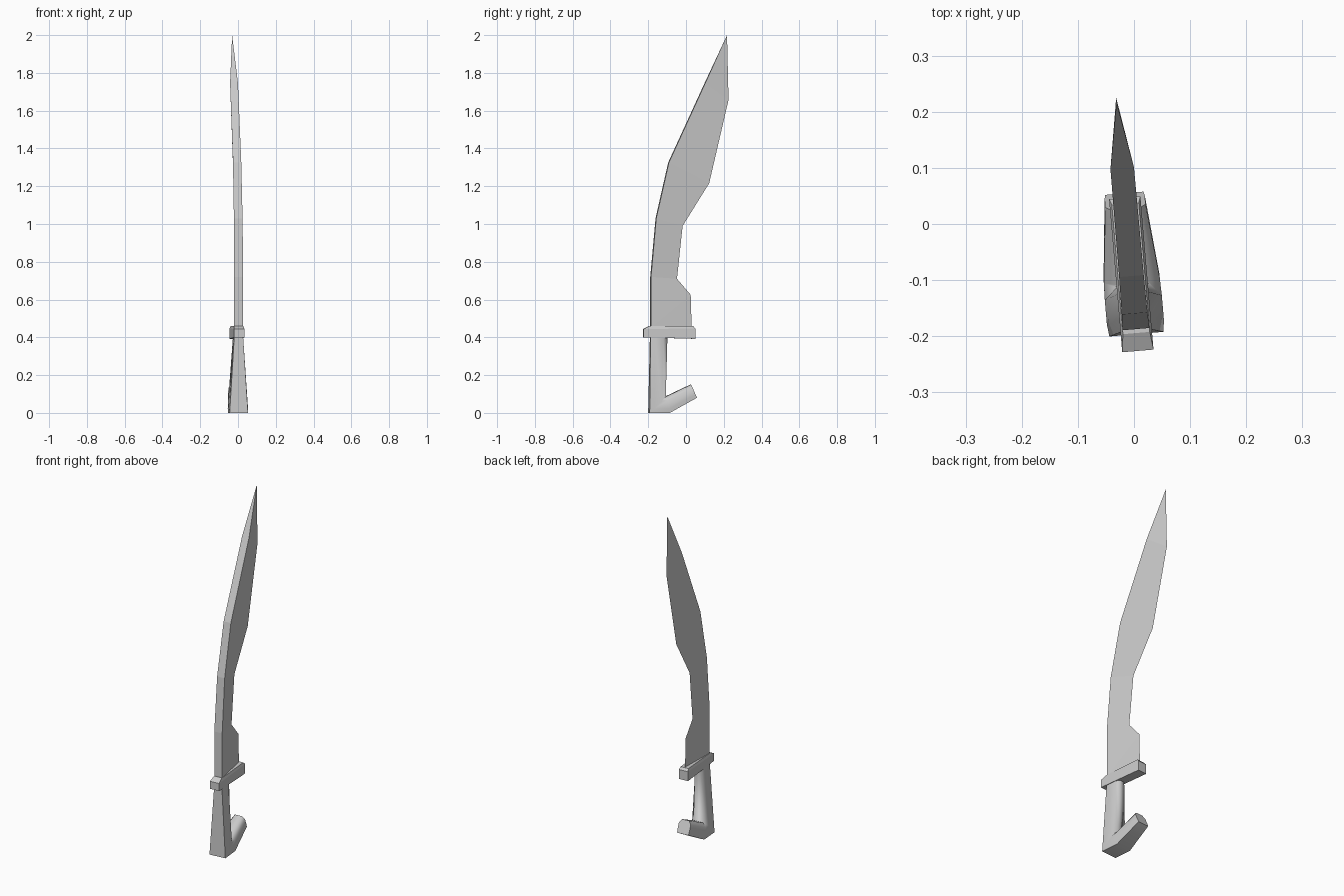
import bpy, math
from mathutils import Matrix

if "Cube" in bpy.data.objects:
    bpy.data.objects.remove(bpy.data.objects["Cube"])

# Whole sword is turned slightly about the vertical axis
TURN = Matrix.Translation((-0.0125, 0, 0)) @ Matrix.Rotation(math.radians(4.9), 4, 'Z')


def make(name, verts, faces):
    me = bpy.data.meshes.new(name)
    me.from_pydata(verts, [], faces)
    me.transform(TURN)
    me.update()
    ob = bpy.data.objects.new(name, me)
    bpy.context.collection.objects.link(ob)
    return ob


def loft(name, rings):
    n = len(rings[0])
    verts = [p for r in rings for p in r]
    faces = [(i * n + j, i * n + (j + 1) % n, (i + 1) * n + (j + 1) % n, (i + 1) * n + j)
             for i in range(len(rings) - 1) for j in range(n)]
    faces += [tuple(range(n))[::-1], tuple(range(len(verts) - n, len(verts)))]
    return make(name, verts, faces)


# Blade: thick spine tapering to a sharp edge (y, z, half thickness)
spine = [(-.188, .45, .024), (-.188, .72, .024), (-.16, 1.03, .023),
         (-.093, 1.325, .022), (.10, 1.745, .021)]
edge = [(.03, .45), (.025, .625), (-.048, .71), (-.018, .99), (.123, 1.215), (.226, 1.657)]
tip = (.218, 2.0)
s, e = len(spine), len(edge)
verts = [(-h, y, z) for y, z, h in spine] + [(h, y, z) for y, z, h in spine]
verts += [(0, y, z) for y, z in edge + [tip]]
E, T = 2 * s, 2 * s + e
faces = [(i, s + i, s + i + 1, i + 1) for i in range(s - 1)] + [(s - 1, 2 * s - 1, T), (0, E, s)]
for o in (0, s):
    side = [(o, E, E + 1), (o, E + 1, E + 2, o + 1), (o + 1, E + 2, E + 3, o + 2),
            (o + 2, E + 3, E + 4, o + 3), (o + 3, E + 4, E + 5, o + 4), (o + 4, E + 5, T)]
    faces += side if o else [f[::-1] for f in side]
make("blade", verts, faces)


# Guard: bar with a narrowed top
def rect(h, y0, y1, za, zb):
    return [(-h, y0, za), (h, y0, za), (h, y1, zb), (-h, y1, zb)]


loft("guard", [rect(.028, -.227, .047, .40, .392),
               rect(.028, -.227, .047, .444, .447),
               rect(.024, -.195, .036, .46, .46)])


# Handle: flared grip bending into a hook, chamfered section
def section(outer, inner, h, c=.25):
    ring = []
    for t, w in ((0, .95), (c, 1), (1 - c, 1), (1, .6)):
        ring.append((h * w, outer[0] + (inner[0] - outer[0]) * t,
                     outer[1] + (inner[1] - outer[1]) * t))
    return ring + [(-x, y, z) for x, y, z in reversed(ring)]


handle = loft("handle", [section((-.19, .40), (-.10, .40), .025),
                         section((-.197, 0), (-.11, .085), .051),
                         section((-.09, 0), (-.106, .088), .05),
                         section((.055, .08), (.025, .15), .036)])
bpy.context.view_layer.objects.active = handle
handle.select_set(True)
bpy.ops.object.mode_set(mode='EDIT')
bpy.ops.mesh.select_all(action='SELECT')
bpy.ops.mesh.normals_make_consistent(inside=False)
bpy.ops.object.mode_set(mode='OBJECT')
bpy.ops.object.shade_smooth_by_angle(angle=math.radians(60))
